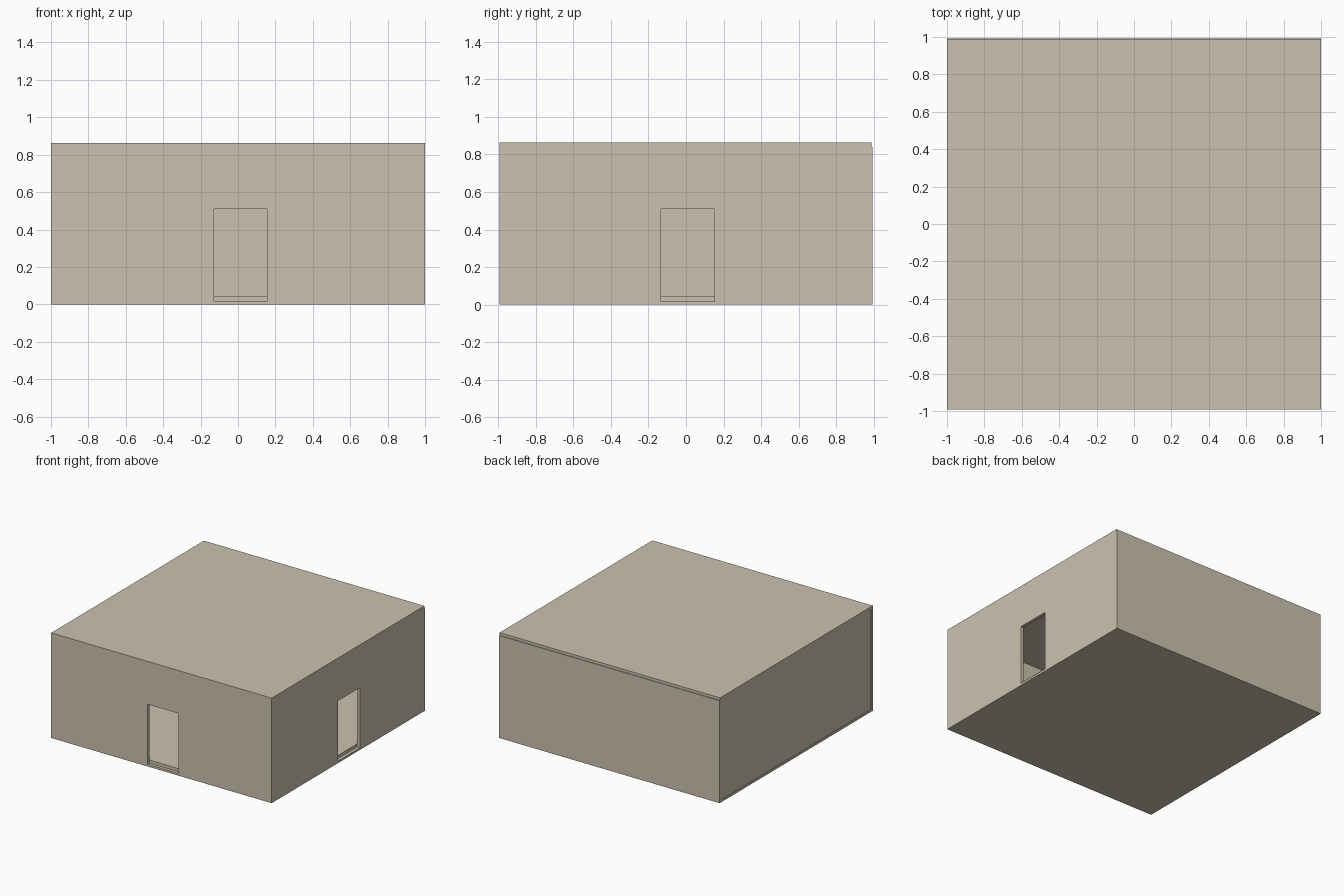
import bpy

if "Cube" in bpy.data.objects:
    bpy.data.objects.remove(bpy.data.objects["Cube"])

T = 0.025  # wall thickness

mat = bpy.data.materials.new("warm_beige")
mat.diffuse_color = (0.60, 0.545, 0.43, 1)
mat.use_nodes = True
mat.node_tree.nodes["Principled BSDF"].inputs["Base Color"].default_value = mat.diffuse_color


def box(name, x0, x1, y0, y1, z0, z1):
    bpy.ops.mesh.primitive_cube_add(size=1, location=((x0 + x1) / 2, (y0 + y1) / 2, (z0 + z1) / 2))
    ob = bpy.context.object
    ob.name = name
    ob.scale = (x1 - x0, y1 - y0, z1 - z0)
    bpy.ops.object.transform_apply(location=False, rotation=False, scale=True)
    ob.data.materials.append(mat)
    return ob


def cut_door(wall, *bounds):
    cutter = box("door_cutter", *bounds)
    mod = wall.modifiers.new("doorway", 'BOOLEAN')
    mod.operation = 'DIFFERENCE'
    mod.solver = 'EXACT'
    mod.object = cutter
    bpy.context.view_layer.objects.active = wall
    bpy.ops.object.modifier_apply(modifier=mod.name)
    bpy.data.objects.remove(cutter, do_unlink=True)


# floor slab fits between the walls, base edge shows on the left side
box("floor", -1 + T, 1 - T, -0.992 + T, 0.992 - T, 0, 0.043)
box("left_base_edge", -1, -1 + T, -0.992, 0.992, 0, 0.018)

# walls, with doorways in the front and right ones
front = box("front_wall", -1, 1 - T, -0.992, -0.992 + T, 0, 0.84)
cut_door(front, -0.128, 0.155, -1.1, -0.9, 0.018, 0.51)
right = box("right_wall", 1 - T, 1, -0.992, 0.992, 0, 0.84)
cut_door(right, 0.9, 1.1, -0.132, 0.152, 0.018, 0.51)
box("back_wall", -1, 1 - T, 0.992 - T, 0.992, 0, 0.84)
box("left_wall", -0.996, -1 + T, -0.992 + T, 0.992 - T, 0.018, 0.84)

# flat roof, slightly short of the back wall
box("roof", -1, 1, -0.992, 0.987, 0.84, 0.862)
